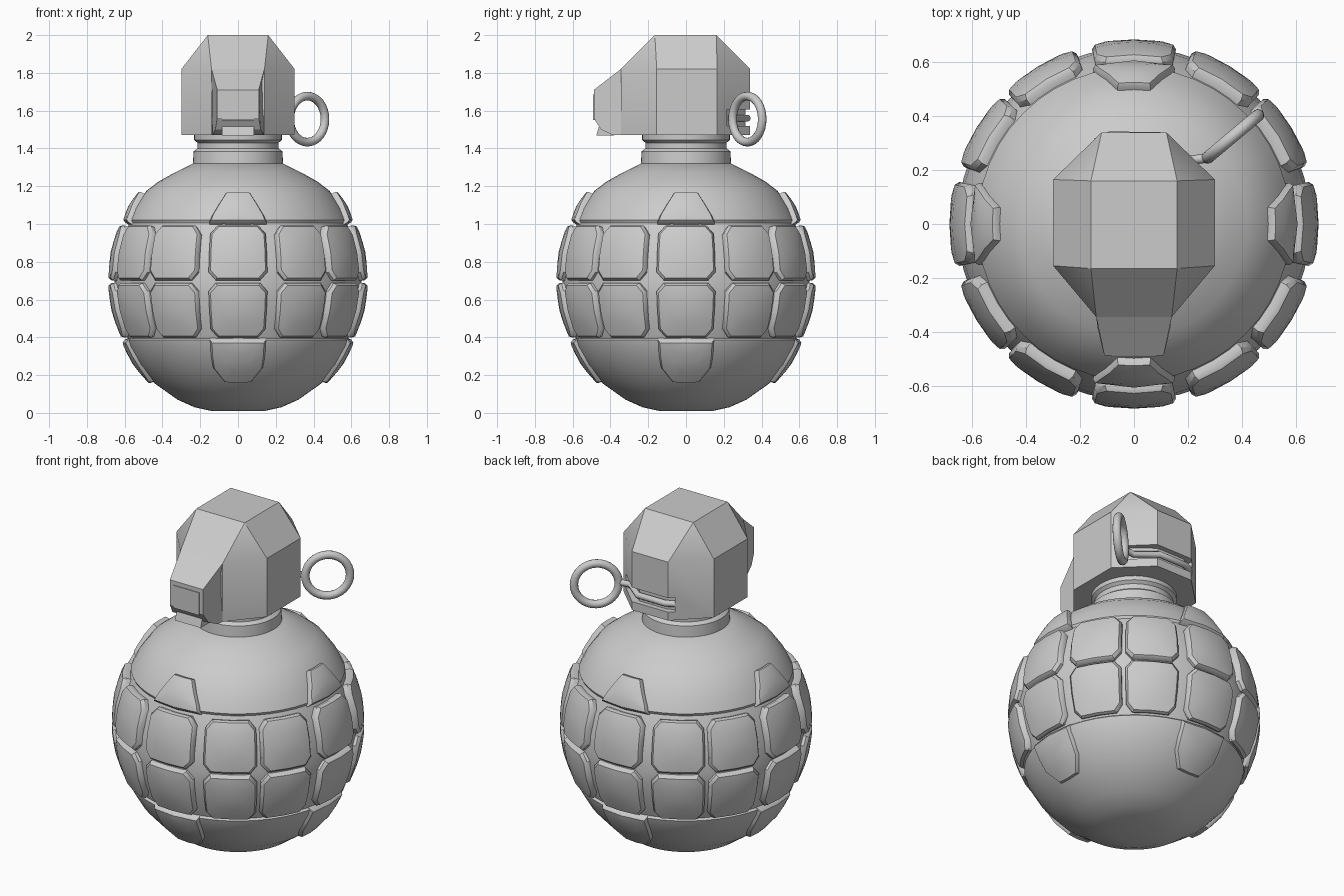
import bpy, bmesh
from math import sin, cos, pi, radians
from mathutils import Vector

if "Cube" in bpy.data.objects:
    bpy.data.objects.remove(bpy.data.objects["Cube"])


def finish(name, bm, angle=35):
    bmesh.ops.remove_doubles(bm, verts=bm.verts[:], dist=0.0005)
    bmesh.ops.recalc_face_normals(bm, faces=bm.faces[:])
    me = bpy.data.meshes.new(name)
    bm.to_mesh(me)
    bm.free()
    ob = bpy.data.objects.new(name, me)
    bpy.context.collection.objects.link(ob)
    if angle:
        for o in bpy.context.selected_objects:
            o.select_set(False)
        ob.select_set(True)
        bpy.context.view_layer.objects.active = ob
        bpy.ops.object.shade_smooth_by_angle(angle=radians(angle))
    return ob


def loft(bm, rings, cap=True):
    vs = [[bm.verts.new(p) for p in r] for r in rings]
    n = len(vs[0])
    for a, b in zip(vs, vs[1:]):
        for i in range(n):
            bm.faces.new((a[i], a[(i + 1) % n], b[(i + 1) % n], b[i]))
    if cap:
        bm.faces.new(vs[0])
        bm.faces.new(vs[-1])
    return vs


def lathe(name, profile, n=48):
    bm = bmesh.new()
    loft(bm, [[(r * cos(2 * pi * i / n), r * sin(2 * pi * i / n), z) for i in range(n)]
              for r, z in profile])
    return finish(name, bm)


def box(name, lo, hi):
    bm = bmesh.new()
    loft(bm, [[(lo[0], lo[1], z), (hi[0], lo[1], z), (hi[0], hi[1], z), (lo[0], hi[1], z)]
              for z in (lo[2], hi[2])])
    return finish(name, bm, 0)


# Body core with upper dome, lips and lower bowl
lathe("body_core", [(0.14, 0.01), (0.23, 0.03), (0.32, 0.07), (0.44, 0.155), (0.53, 0.255),
                    (0.585, 0.35), (0.597, 0.385), (0.585, 0.395), (0.625, 0.5), (0.65, 0.62),
                    (0.655, 0.69), (0.645, 0.8), (0.615, 0.92), (0.575, 1.005), (0.582, 1.02),
                    (0.55, 1.085), (0.485, 1.175), (0.42, 1.225), (0.34, 1.27), (0.24, 1.32)])

# Raised plates
OUTER = [(0.14, 0.46), (0.25, 0.55), (0.36, 0.61), (0.39, 0.618), (0.53, 0.665), (0.66, 0.687),
         (0.72, 0.687), (0.85, 0.672), (0.96, 0.642), (1.0, 0.625), (1.02, 0.61), (1.1, 0.575),
         (1.19, 0.515)]
CENTRE = Vector((0, 0, 0.68))


def radius(z):
    for (z0, r0), (z1, r1) in zip(OUTER, OUTER[1:]):
        if z <= z1:
            return r0 + (r1 - r0) * (z - z0) / (z1 - z0)
    return OUTER[-1][1]


def plate(bm, theta, outline):
    n = len(outline)
    ca, cz = sum(p[0] for p in outline) / n, sum(p[1] for p in outline) / n

    def point(a, z, sink=1.0):
        t, r = radians(theta + a), radius(z)
        p = Vector((r * sin(t), -r * cos(t), z))
        return CENTRE + (p - CENTRE) * sink
    rings = [[point(ca + (a - ca) * s, cz + (z - cz) * s, k) for a, z in outline]
             for s, k in ((1.0, 0.93), (0.985, 0.975), (0.9, 0.997), (0.72, 1.0), (0.4, 1.003))]
    vs = loft(bm, rings, False)
    c = bm.verts.new(point(ca, cz, 1.004))
    for i in range(n):
        bm.faces.new((vs[-1][i], vs[-1][(i + 1) % n], c))


def block(half, z0, z1):
    c, h = (z0 + z1) / 2, (z1 - z0) / 2
    unit = [(-0.75, -1), (0, -1), (0.75, -1), (1, -0.7), (1, 0), (1, 0.7),
            (0.75, 1), (0, 1), (-0.75, 1), (-1, 0.7), (-1, 0), (-1, -0.7)]
    return [(u * half, c + v * h) for u, v in unit]


bm = bmesh.new()
for q in range(4):
    for off, half in ((0, 13.7), (31.3, 12.9), (58.7, 12.9)):
        for z0, z1 in ((0.39, 0.69), (0.7, 1.003)):
            plate(bm, q * 90 + off, block(half, z0, z1))
finish("body_plates", bm, 40)

# Tabs above and below the four main columns
bm = bmesh.new()
upper = [(-15, 1.015), (0, 1.015), (15, 1.015), (14, 1.05), (10.5, 1.12), (7, 1.18),
         (0, 1.18), (-7, 1.18), (-10.5, 1.12), (-14, 1.05)]
lower = [(-14.5, 0.382), (0, 0.382), (14.5, 0.382), (15, 0.3), (15, 0.23), (9, 0.15),
         (0, 0.145), (-9, 0.15), (-15, 0.23), (-15, 0.3)]
for q in range(4):
    plate(bm, q * 90, upper)
    plate(bm, q * 90, lower)
finish("body_tabs", bm, 40)

# Neck collar
lathe("neck", [(0.24, 1.3), (0.235, 1.385), (0.215, 1.4), (0.215, 1.43), (0.232, 1.445),
               (0.232, 1.48)])

# Faceted head
base = [(0.14, -0.345), (0.30, -0.155), (0.30, 0.165), (0.12, 0.34)]
top = [(0.16, -0.165), (0.16, -0.165), (0.16, 0.16), (0.16, 0.16)]


def mirrored(pts, z):
    return [(x, y, z) for x, y in pts] + [(-x, y, z) for x, y in reversed(pts)]


bm = bmesh.new()
loft(bm, [mirrored(base, 1.47), mirrored(base, 1.82), mirrored(top, 2.0)])
head = finish("head", bm, 30)

# Slot across the back of the head
bm = bmesh.new()
slot = [(0.27, 0.145), (0.11, 0.305), (0.11, 0.4), (0.4, 0.4), (0.4, 0.12)]
path = [(-0.14, 0.285), (-0.09, 0.31), (0.09, 0.31), (0.225, 0.205), (0.4, 0.3), (0.3, 0.45),
        (-0.18, 0.45)]
loft(bm, [[(x, y, z) for x, y in path] for z in (1.52, 1.605)])
cutter = finish("slot_cutter", bm, 0)
cutter.hide_render = True
cutter.hide_set(True)
m = head.modifiers.new("slot", 'BOOLEAN')
m.object, m.solver = cutter, 'EXACT'

# Front spout, narrowing forward
bm = bmesh.new()
side = [(-0.15, 1.47, 0.15), (-0.385, 1.47, 0.135), (-0.45, 1.50, 0.12), (-0.488, 1.56, 0.11),
        (-0.488, 1.71, 0.11), (-0.345, 1.82, 0.14), (-0.15, 1.82, 0.15)]
loft(bm, [[(s * w, y, z) for y, z, w in side] for s in (-1, 1)])
finish("spout", bm, 30)

# Lever tongue at the spout tip
box("lever_tongue", (-0.085, -0.492, 1.55), (0.085, -0.38, 1.685))
bm = bmesh.new()
foot = [(-0.38, 1.468), (-0.475, 1.468), (-0.46, 1.52), (-0.49, 1.56), (-0.38, 1.56)]
loft(bm, [[(x, y, z) for y, z in foot] for x in (-0.085, 0.085)])
finish("lever_foot", bm, 0)

# Pin rod running through the slot
cu = bpy.data.curves.new("pin_rod", 'CURVE')
cu.dimensions, cu.bevel_depth, cu.bevel_resolution, cu.use_fill_caps = '3D', 0.018, 3, True
sp = cu.splines.new('POLY')
rod = [(-0.14, 0.30), (-0.09, 0.325), (0.09, 0.325), (0.2, 0.235), (0.27, 0.245)]
sp.points.add(len(rod) - 1)
for p, (x, y) in zip(sp.points, rod):
    p.co = (x, y, 1.56, 1)
bpy.context.collection.objects.link(bpy.data.objects.new("pin_rod", cu))

# Pull ring
bpy.ops.mesh.primitive_torus_add(major_radius=0.122, minor_radius=0.023, major_segments=32,
                                 minor_segments=12, location=(0.367, 0.325, 1.555),
                                 rotation=(pi / 2, 0, radians(40)))
bpy.context.object.name = "pull_ring"
bpy.ops.object.shade_smooth()
